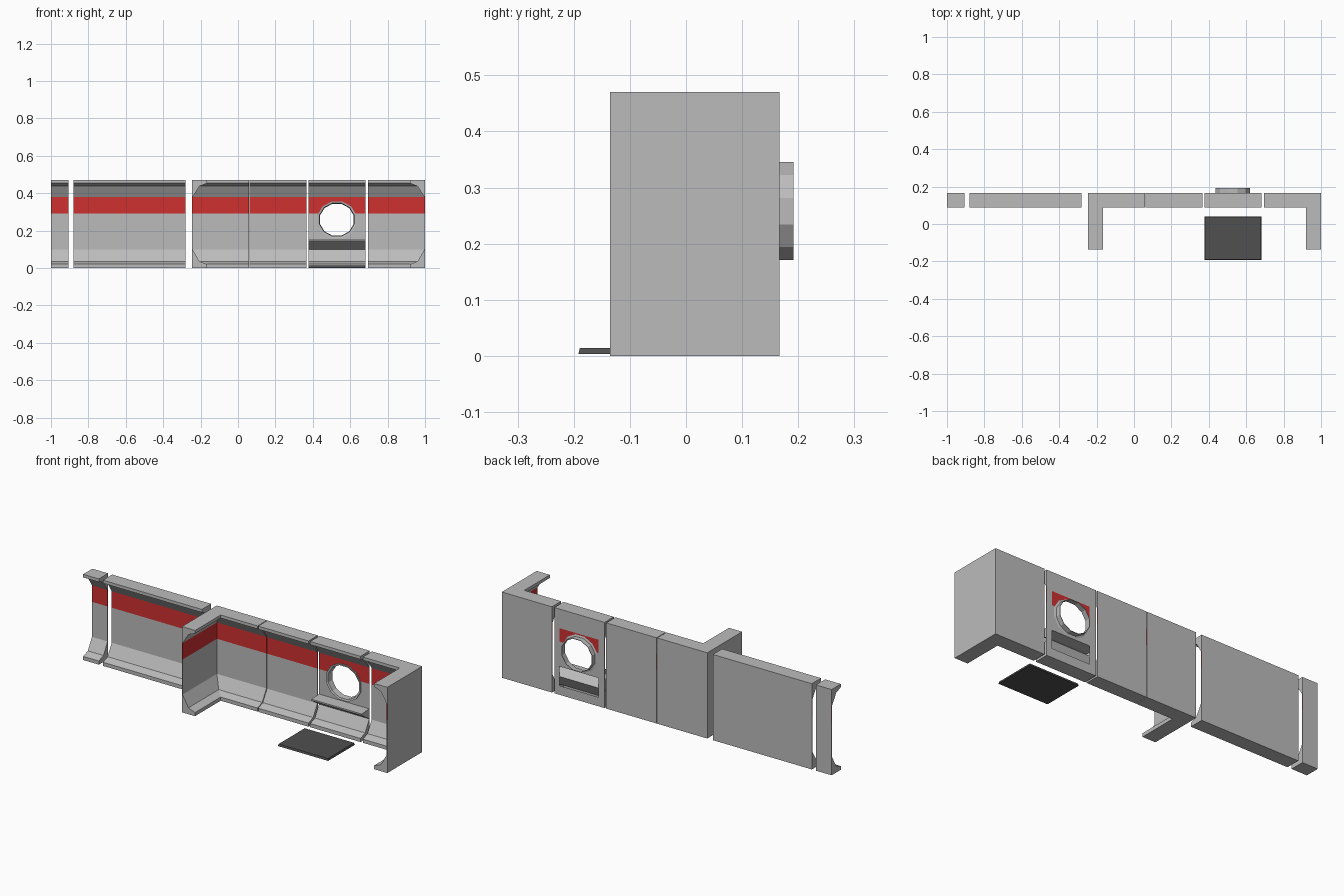
import bpy, bmesh
from math import sin, cos, pi

if "Cube" in bpy.data.objects:
    bpy.data.objects.remove(bpy.data.objects["Cube"])

BACK, LEG_END = 0.167, -0.135
# wall cross-section: (depth in front of the outer face, height)
LOWER = [(.08, 0), (.08, .02), (.04, .035), (.004, .098)]
UPPER = [(.004, .29), (.004, .38), (.04, .437), (.08, .453), (.08, .47)]
SILL = [(.07, .142), (.07, .150), (.004, .153)]


def material(name, rgb):
    m = bpy.data.materials.new(name)
    m.diffuse_color = (*rgb, 1)
    m.use_nodes = True
    m.node_tree.nodes["Principled BSDF"].inputs["Base Color"].default_value = m.diffuse_color
    return m


grey = material("wall_grey", (.5, .5, .5))
red = material("stripe_red", (.62, .03, .03))
dark = material("floor_dark", (.08, .08, .08))


def finish(bm, name, mats):
    bmesh.ops.remove_doubles(bm, verts=bm.verts[:], dist=1e-4)
    bmesh.ops.recalc_face_normals(bm, faces=bm.faces[:])
    me = bpy.data.meshes.new(name)
    bm.to_mesh(me)
    bm.free()
    for m in mats:
        me.materials.append(m)
    ob = bpy.data.objects.new(name, me)
    bpy.context.collection.objects.link(ob)
    return ob


def sweep(stations, profile, window=False):
    """Run the wall profile through stations, each a function depth -> (x, y)."""
    bm = bmesh.new()
    front = [[bm.verts.new((*s(d), z)) for d, z in profile] for s in stations]
    back = [[bm.verts.new((*s(0), z)) for d, z in profile] for s in stations]
    n, last = len(profile), len(stations) - 1
    for k in range(n - 1):
        stripe = profile[k][1] == .29
        panel = window and .15 < profile[k][1] < .37
        for s in range(last):
            if not panel:
                f = bm.faces.new((front[s][k], front[s + 1][k], front[s + 1][k + 1], front[s][k + 1]))
                f.material_index = int(stripe)
            if not window:
                bm.faces.new((back[s][k], back[s][k + 1], back[s + 1][k + 1], back[s + 1][k]))
        for s in (0, last):
            f = bm.faces.new((front[s][k], front[s][k + 1], back[s][k + 1], back[s][k]))
            f.material_index = int(stripe)
    for s in range(last):
        for k in (0, n - 1):
            bm.faces.new((front[s][k], front[s + 1][k], back[s + 1][k], back[s][k]))
    return bm


def across(x):
    return lambda d: (x, BACK - d)


def rect(x0, x1, z0, z1):
    return [(x0, z0), (x1, z0), (x1, z1), (x0, z1)]


def sheet(bm, y, outer, hole):
    """Flat upright sheet with one opening; returns its faces."""
    edges = []
    for loop in (outer, hole):
        vs = [bm.verts.new((x, y, z)) for x, z in loop]
        edges += [bm.edges.new((vs[i], vs[i - 1])) for i in range(len(vs))]
    res = bmesh.ops.triangle_fill(bm, edges=edges, use_beauty=True, normal=(0, -1, 0))
    return [g for g in res["geom"] if isinstance(g, bmesh.types.BMFace)]


# straight walls
straight = LOWER + UPPER
for name, x0, x1 in (("wall_strip", -1, -.905), ("wall_wide", -.88, -.28), ("wall_single", .062, .367)):
    finish(sweep([across(x0), across(x1)], straight), name, (grey, red))

# mitred corner walls
for name, xo, side in (("corner_left", -.246, 1), ("corner_right", 1, -1)):
    path = [lambda d: (xo + side * d, LEG_END),
            lambda d: (xo + side * d, BACK - d),
            across(xo + side * .304)]
    finish(sweep(path, straight), name, (grey, red))

# window wall: hollow, with a sill, a round opening and an access opening behind
WX0, WX1, CX, CZ = .377, .682, .5285, .258


def twelve(apothem):
    r = apothem / cos(pi / 12)
    return [(CX + 1.06 * r * cos(pi / 12 + i * pi / 6), CZ + r * sin(pi / 12 + i * pi / 6)) for i in range(12)]


bm = sweep([across(WX0), across(WX1)], LOWER + SILL + UPPER, True)
faces = sheet(bm, BACK - .004, rect(WX0, WX1, .153, .38), twelve(.098))
geom = faces + list({e for f in faces for e in f.edges}) + list({v for f in faces for v in f.verts})
bmesh.ops.bisect_plane(bm, geom=geom, plane_co=(0, 0, .29), plane_no=(0, 0, 1))
for f in bm.faces:
    c = f.calc_center_median()
    if abs(c.y - BACK + .004) < 1e-4 and .29 < c.z < .38:
        f.material_index = 1
sheet(bm, BACK, rect(WX0, WX1, 0, .47), rect(.415, .65, .05, .365))
finish(bm, "window_wall", (grey, red))

# window tube with a flared front rim
bm = bmesh.new()
section = [(.098, .163), (.098, .157), (.088, .160), (.085, .192), (.0875, .192), (.0875, .166)]
rings = [[bm.verts.new((x, y, z)) for x, z in twelve(a)] for a, y in section]
for j in range(len(rings)):
    for i in range(12):
        bm.faces.new((rings[j - 1][i - 1], rings[j - 1][i], rings[j][i], rings[j][i - 1]))
finish(bm, "window_tube", (grey,))

# floor plate with a slightly chamfered top
bm = bmesh.new()
bmesh.ops.create_cube(bm, size=1)
for v in bm.verts:
    t = .003 if v.co.z > 0 else 0
    v.co = (CX + v.co.x * (.305 - 2 * t), -.076 + v.co.y * (.232 - 2 * t), .003 if v.co.z < 0 else .014)
finish(bm, "floor_plate", (dark,))
